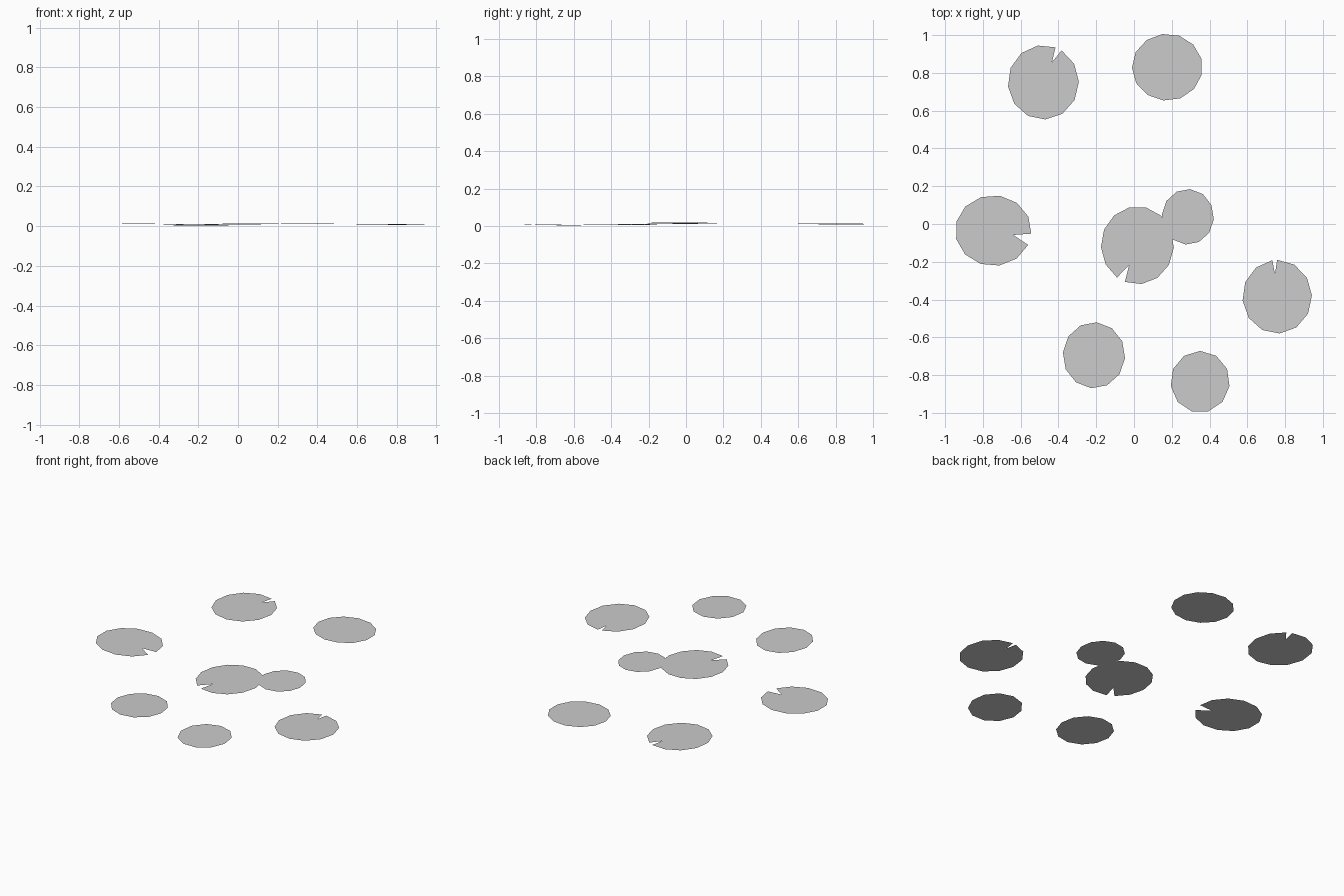
import bpy, bmesh
from math import cos, sin, radians

if "Cube" in bpy.data.objects:
    bpy.data.objects.remove(bpy.data.objects["Cube"])


def pad(name, cx, cy, rx, ry, sides, start, z, tilt, notch=None):
    """Flat leaf sheet; notch = (end angle, tip x, tip y), with the rim running from start to end."""
    bm = bmesh.new()

    def add(x, y):
        return bm.verts.new((x, y, z + tilt[0] * (x - cx) + tilt[1] * (y - cy)))

    sweep = (notch[0] - start) if notch else 360
    count = sides + 1 if notch else sides
    rim = []
    for i in range(count):
        a = radians(start + sweep * i / sides)
        rim.append(add(cx + rx * cos(a), cy + ry * sin(a)))
    if notch:
        rim.append(add(notch[1], notch[2]))
    bm.faces.new(rim)
    mesh = bpy.data.meshes.new(name)
    bm.to_mesh(mesh)
    bm.free()
    obj = bpy.data.objects.new(name, mesh)
    bpy.context.collection.objects.link(obj)
    return obj


# notched lily pads
pad("lily_pad_back_left", -0.48, 0.75, 0.188, 0.197, 12, 70, 0.012, (-0.01, 0.005),
    (59 + 360, -0.434, 0.857))
pad("lily_pad_left", -0.745, -0.035, 0.202, 0.187, 12, -5, 0.016, (-0.015, 0.0),
    (-24 + 360, -0.64, -0.058))
pad("lily_pad_centre", 0.018, -0.113, 0.193, 0.206, 13, 250, 0.011, (0.005, 0.01),
    (236 + 360, -0.026, -0.217))
pad("lily_pad_right", 0.758, -0.385, 0.184, 0.195, 12, 98, 0.009, (-0.01, -0.01),
    (90 + 360, 0.746, -0.265))

# whole round pads
pad("lily_pad_back_right", 0.176, 0.83, 0.187, 0.177, 13, 70, 0.011, (-0.01, 0.0))
pad("lily_pad_small", 0.285, 0.038, 0.138, 0.147, 12, 85, 0.015, (-0.01, 0.005))
pad("lily_pad_front_left", -0.212, -0.695, 0.165, 0.175, 12, 85, 0.006, (-0.01, -0.02))
pad("lily_pad_front_right", 0.35, -0.835, 0.157, 0.163, 11, 90, 0.014, (0.0, 0.01))
